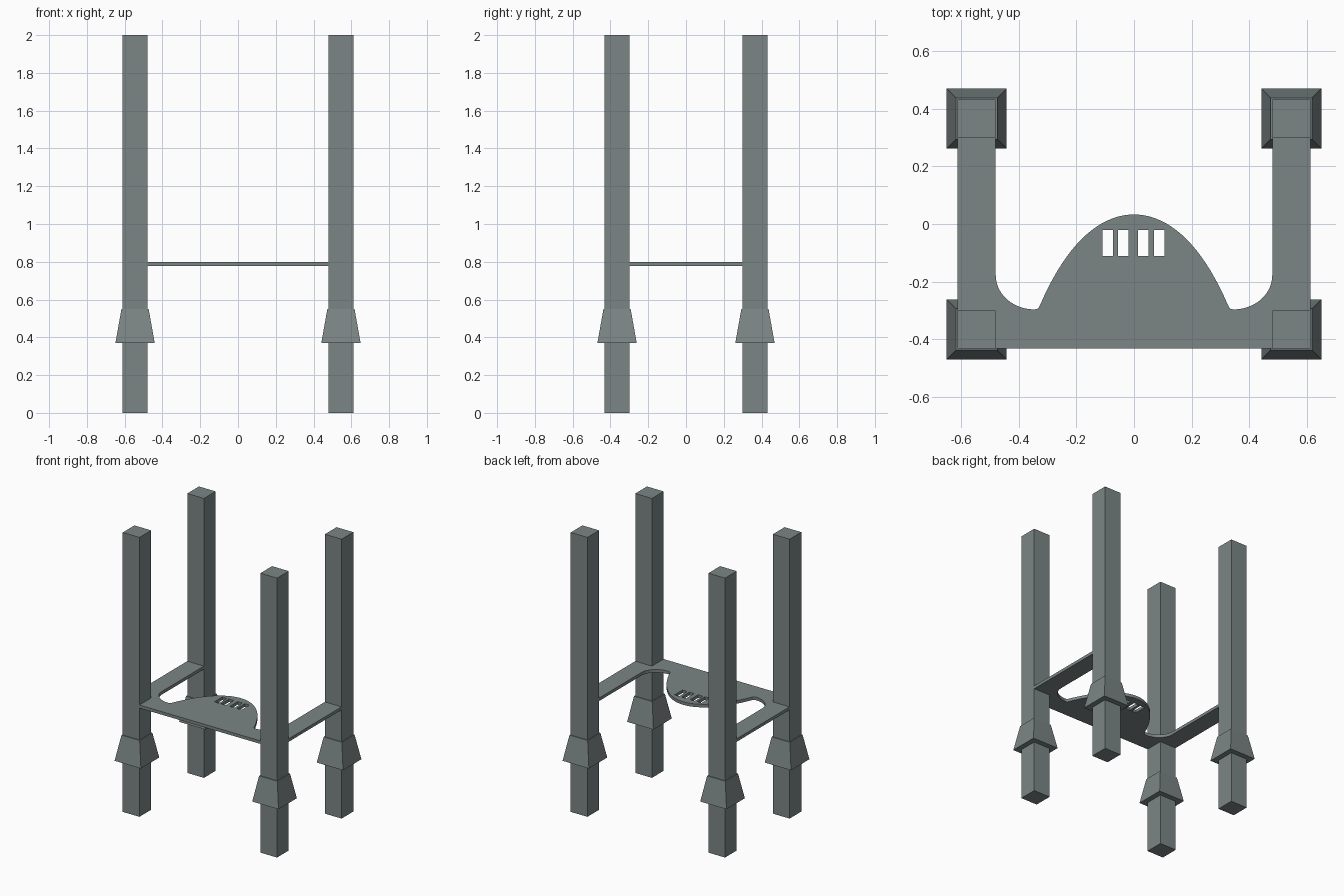
import bpy, math
from mathutils import Vector
from mathutils.geometry import interpolate_bezier

if "Cube" in bpy.data.objects:
    bpy.data.objects.remove(bpy.data.objects["Cube"])

steel = bpy.data.materials.new("grey_steel")
steel.diffuse_color = (0.2, 0.235, 0.235, 1)
steel.use_nodes = True
steel.node_tree.nodes["Principled BSDF"].inputs["Base Color"].default_value = steel.diffuse_color

PX, PY, HW = 0.545, 0.365, 0.066   # post centre and half width


def frustum(name, x, y, z0, z1, h0, h1):
    """Square column with half widths h0 (bottom) and h1 (top)."""
    corners = [(-1, -1), (1, -1), (1, 1), (-1, 1)]
    verts = [(x + a * h, y + b * h, z) for z, h in ((z0, h0), (z1, h1)) for a, b in corners]
    faces = [(3, 2, 1, 0), (4, 5, 6, 7)]
    faces += [(i, (i + 1) % 4, (i + 1) % 4 + 4, i + 4) for i in range(4)]
    me = bpy.data.meshes.new(name)
    me.from_pydata(verts, [], faces)
    me.materials.append(steel)
    ob = bpy.data.objects.new(name, me)
    bpy.context.collection.objects.link(ob)


# Four posts, each with a flared collar
for sx, side in ((-1, "left"), (1, "right")):
    for sy, end in ((-1, "front"), (1, "back")):
        frustum(f"{end}_{side}_post", sx * PX, sy * PY, 0, 2, HW, HW)
        frustum(f"{end}_{side}_collar", sx * PX, sy * PY, 0.37, 0.55, 0.104, 0.072)

# Left half of the plate outline, from front middle round to the hump top
IN, OUT, NY, FY = PX - HW, PX + HW, PY - HW, PY + HW
half = [(-IN, -FY), (-IN, -NY), (-OUT, -NY), (-OUT, NY), (-IN, NY)]
for i in range(13):                                   # rounded inner corner
    a = math.pi / 2 * i / 12
    half.append((-0.345 - (IN - 0.345) * math.cos(a), -0.178 - 0.118 * math.sin(a)))
half += [(-0.335, -0.294), (-0.329, -0.288)]
hump = interpolate_bezier(Vector((-0.325, -0.28)), Vector((-0.235, -0.07)),
                          Vector((-0.12, 0.033)), Vector((0, 0.033)), 20)
half += [(p.x, p.y) for p in hump]
outline = half + [(-x, y) for x, y in reversed(half[:-1])]

# Vent slots through the plate
loops = [outline]
for x0, x1 in ((-0.109, -0.073), (-0.056, -0.019), (0.013, 0.05), (0.069, 0.106)):
    loops.append([(x0, -0.111), (x1, -0.111), (x1, -0.021), (x0, -0.021)])

# Flat plate joining the posts
cu = bpy.data.curves.new("plate", 'CURVE')
cu.dimensions = '2D'
cu.fill_mode = 'BOTH'
cu.extrude = 0.011
for pts in loops:
    sp = cu.splines.new('POLY')
    sp.points.add(len(pts) - 1)
    for p, (x, y) in zip(sp.points, pts):
        p.co = (x, y, 0, 1)
    sp.use_cyclic_u = True
cu.materials.append(steel)
plate = bpy.data.objects.new("plate", cu)
plate.location.z = 0.789
bpy.context.collection.objects.link(plate)
bpy.context.view_layer.objects.active = plate
plate.select_set(True)
bpy.ops.object.convert(target='MESH')
for poly in plate.data.polygons:
    poly.use_smooth = False
